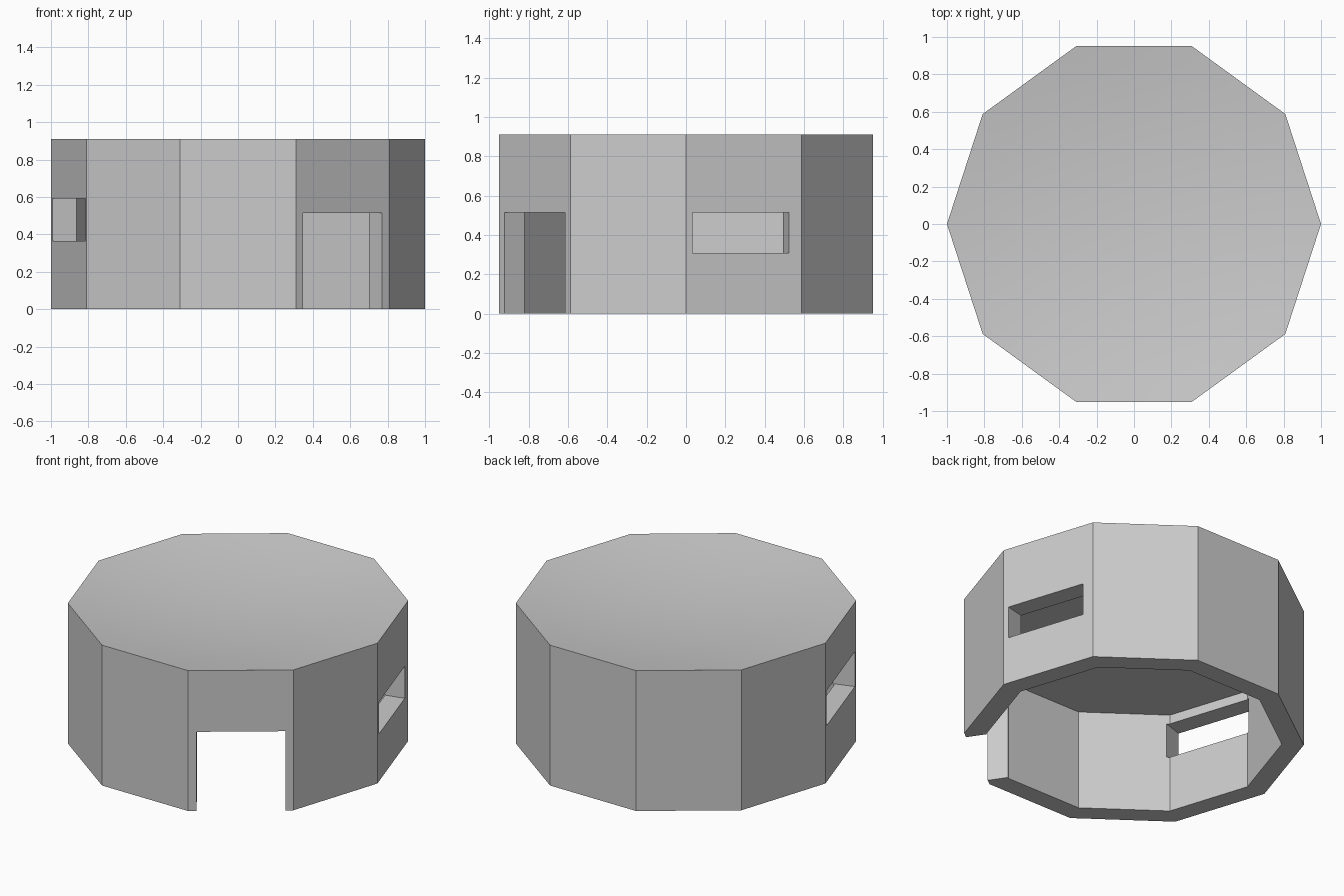
import bpy, bmesh
from math import radians, cos, pi
from mathutils import Matrix, Vector

if "Cube" in bpy.data.objects:
    bpy.data.objects.remove(bpy.data.objects["Cube"])

SIDES, HEIGHT = 10, 0.91
INNER_R, CEILING = 0.87, 0.65
DISH, RINGS = 0.08, 8          # shallow hollow of the roof
APOTHEM = cos(pi / SIDES)


def make_object(name, bm):
    bmesh.ops.recalc_face_normals(bm, faces=bm.faces)
    mesh = bpy.data.meshes.new(name)
    bm.to_mesh(mesh)
    bm.free()
    obj = bpy.data.objects.new(name, mesh)
    bpy.context.collection.objects.link(obj)
    return obj


def prism(name, radius, z0, z1, dish=0.0):
    # ten-sided prism with corners on the x axis, top optionally dished
    bm = bmesh.new()

    def ring(r, z):
        return [bm.verts.new(Matrix.Rotation(2 * pi * i / SIDES, 3, 'Z') @ Vector((r, 0, z)))
                for i in range(SIDES)]

    def bridge(a, b, smooth=False):
        for i in range(SIDES):
            j = (i + 1) % SIDES
            bm.faces.new((a[i], a[j], b[j], b[i])).smooth = smooth

    base, rim = ring(radius, z0), ring(radius, z1)
    bm.faces.new(base)
    bridge(base, rim)
    if dish:
        for k in range(RINGS - 1, 0, -1):
            s = k / RINGS
            inner = ring(radius * s, z1 - dish * (1 - s * s))
            bridge(rim, inner, True)
            rim = inner
        centre = bm.verts.new((0, 0, z1 - dish))
        for i in range(SIDES):
            bm.faces.new((rim[i], rim[(i + 1) % SIDES], centre)).smooth = True
    else:
        bm.faces.new(rim)
    return make_object(name, bm)


def opening(name, angle, width, z0, z1, shift=0.0, tilt=0.0):
    # box through the wall face whose middle lies at the given angle
    bm = bmesh.new()
    bmesh.ops.create_cube(bm, size=1)
    m = (Matrix.Rotation(radians(angle), 4, 'Z')
         @ Matrix.Translation((APOTHEM, shift, (z0 + z1) / 2))
         @ Matrix.Rotation(radians(tilt), 4, 'Z')
         @ Matrix.Translation((-0.1, 0, 0))
         @ Matrix.Diagonal((0.4, width, z1 - z0, 1)))
    bmesh.ops.transform(bm, matrix=m, verts=bm.verts)
    return make_object(name, bm)


# solid shell, hollowed from below, then door and two windows
shell = prism("hut_shell", 1.0, 0.0, HEIGHT, DISH)
cutters = [
    prism("interior_cutter", INNER_R, -0.2, CEILING),
    opening("door_cutter", -54, 0.522, -0.2, 0.513, 0, -2),
    opening("right_window_cutter", 18, 0.515, 0.307, 0.515, -0.017, -4),
    opening("left_window_cutter", 198, 0.57, 0.364, 0.591),
]
for c in cutters:
    mod = shell.modifiers.new(c.name, 'BOOLEAN')
    mod.operation = 'DIFFERENCE'
    mod.solver = 'EXACT'
    mod.object = c
    c.hide_render = True
    c.display_type = 'WIRE'
